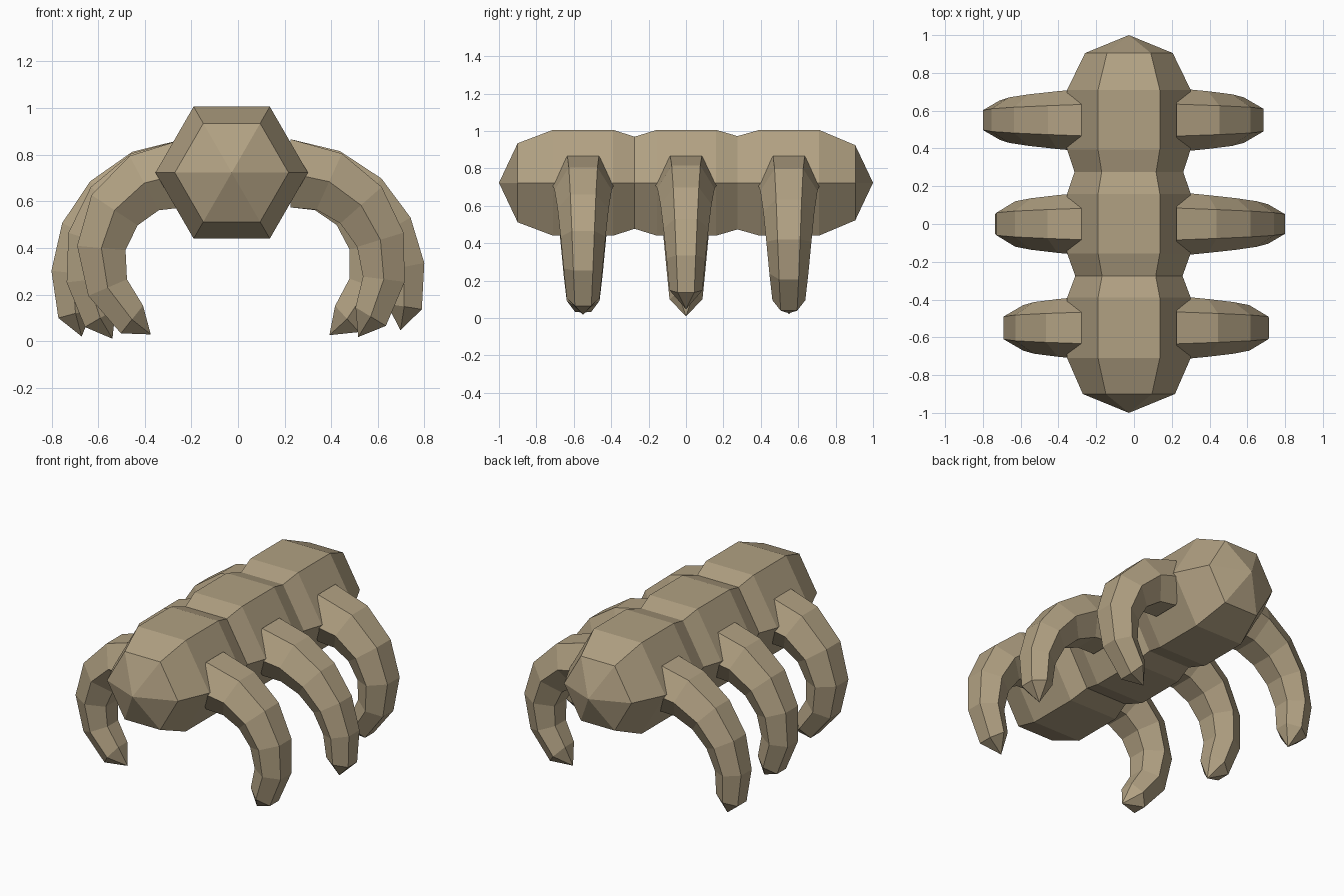
import bpy, bmesh
from math import sin, cos, pi, radians
from mathutils import Vector

if "Cube" in bpy.data.objects:
    bpy.data.objects.remove(bpy.data.objects["Cube"])

tan = bpy.data.materials.new("tan_shell")
tan.diffuse_color = (0.44, 0.355, 0.225, 1)
tan.use_nodes = True
tan.node_tree.nodes["Principled BSDF"].inputs["Base Color"].default_value = tan.diffuse_color


def loft(name, rings, tips):
    """Skin hexagonal rings; a None tip leaves a flat cap."""
    bm = bmesh.new()
    loops = [[bm.verts.new(p) for p in ring] for ring in rings]
    for a, b in zip(loops, loops[1:]):
        for k in range(6):
            j = (k + 1) % 6
            bm.faces.new((a[k], a[j], b[j], b[k]))
    for loop, tip in ((loops[0], tips[0]), (loops[-1], tips[1])):
        if tip is None:
            bm.faces.new(loop)
        else:
            apex = bm.verts.new(tip)
            for k in range(6):
                bm.faces.new((loop[k], loop[(k + 1) % 6], apex))
    bmesh.ops.recalc_face_normals(bm, faces=bm.faces[:])
    mesh = bpy.data.meshes.new(name)
    bm.to_mesh(mesh)
    bm.free()
    mesh.materials.append(tan)
    obj = bpy.data.objects.new(name, mesh)
    bpy.context.collection.objects.link(obj)
    return obj


def hexagon(centre, u, v, r):
    return [centre + r * (cos(k * pi / 3) * u + sin(k * pi / 3) * v) for k in range(6)]


# Segmented body: (y, radius) along its length
X, Y, Z = Vector((1, 0, 0)), Vector((0, 1, 0)), Vector((0, 0, 1))
BX, BZ = -0.027, 0.723
profile = [(-0.90, 0.244), (-0.71, 0.327), (-0.39, 0.327), (-0.275, 0.284),
           (-0.155, 0.327), (0.16, 0.327), (0.275, 0.288), (0.395, 0.327),
           (0.71, 0.327), (0.905, 0.232)]
loft("body", [hexagon(Vector((BX, y, BZ)), X, Z, r) for y, r in profile],
     (Vector((BX, -1.0, BZ)), Vector((BX, 1.0, BZ))))


# Curled legs: a tapering tube bent by the same angle at every joint
def leg(name, side, y, bend, step):
    c = Vector((side * (0.236 if side < 0 else 0.225), y, 0.72))
    rings = []
    for i in range(6):
        t = radians(bend * i)
        outward = Vector((side * sin(t), 0, cos(t)))
        rings.append(hexagon(c, Y, outward, 0.169 - 0.0162 * i))
        if i < 5:
            h = radians(bend * (i + 0.5))
            c = c + step * Vector((side * cos(h), 0, -sin(h)))
    tip = c + 0.103 * Vector((side * cos(t), 0, -sin(t)))
    loft(name, rings, (None, tip))


for name, side, y, bend, step in [
        ("right_front_leg", 1, -0.55, 24.3, 0.170),
        ("right_middle_leg", 1, 0.0, 19.8, 0.170),
        ("right_back_leg", 1, 0.55, 27.5, 0.171),
        ("left_front_leg", -1, -0.55, 28.3, 0.172),
        ("left_middle_leg", -1, 0.0, 24.1, 0.172),
        ("left_back_leg", -1, 0.55, 21.0, 0.174)]:
    leg(name, side, y, bend, step)
